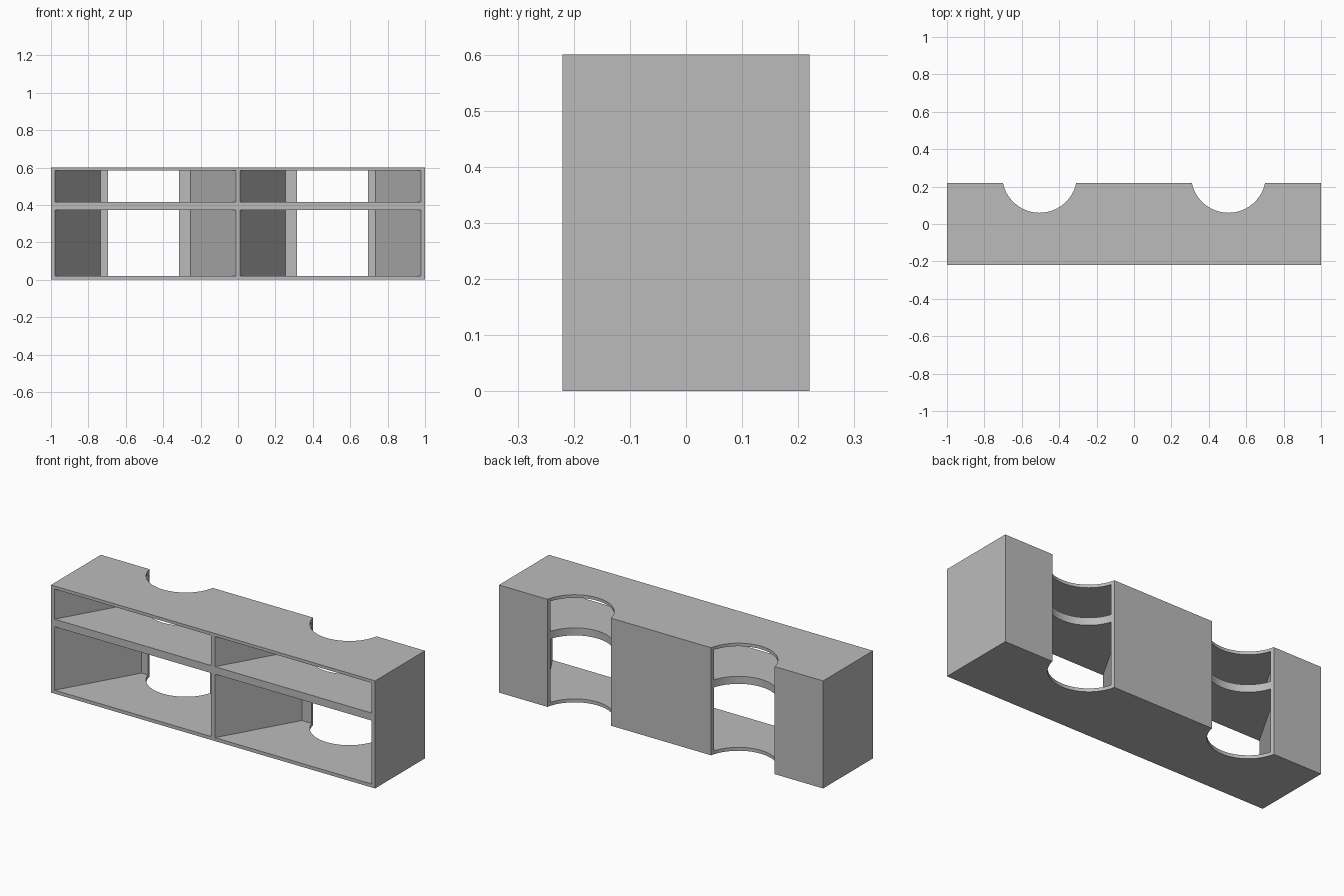
import bpy
import bmesh

if "Cube" in bpy.data.objects:
    bpy.data.objects.remove(bpy.data.objects["Cube"], do_unlink=True)

WIDTH, DEPTH, HEIGHT = 2.0, 0.44, 0.6
FRONT, BACK = -DEPTH / 2, DEPTH / 2

grey = bpy.data.materials.new("plain_grey")
grey.use_nodes = True
colour = (0.5, 0.5, 0.5, 1)
grey.diffuse_color = colour
grey.node_tree.nodes["Principled BSDF"].inputs["Base Color"].default_value = colour


def prism(name, outline, low, high):
    """Extrude a plan outline from one height to another."""
    bm = bmesh.new()
    face = bm.faces.new([bm.verts.new((x, y, low)) for x, y in outline])
    moved = bmesh.ops.extrude_face_region(bm, geom=[face])["geom"]
    verts = [v for v in moved if isinstance(v, bmesh.types.BMVert)]
    bmesh.ops.translate(bm, verts=verts, vec=(0, 0, high - low))
    bmesh.ops.recalc_face_normals(bm, faces=bm.faces)
    mesh = bpy.data.meshes.new(name)
    bm.to_mesh(mesh)
    bm.free()
    mesh.materials.append(grey)
    obj = bpy.data.objects.new(name, mesh)
    bpy.context.collection.objects.link(obj)
    return obj


def carve(target, cutter):
    """Subtract the cutter from the target, then discard it."""
    cutter.hide_render = True
    bpy.context.view_layer.objects.active = target
    mod = target.modifiers.new("carve", "BOOLEAN")
    mod.operation = "DIFFERENCE"
    mod.solver = "EXACT"
    mod.object = cutter
    bpy.ops.object.modifier_apply(modifier=mod.name)
    bpy.data.objects.remove(cutter, do_unlink=True)


# Solid cabinet block
half = WIDTH / 2
cabinet = prism("cabinet_body", [(-half, FRONT), (half, FRONT),
                                 (half, BACK), (-half, BACK)], 0, HEIGHT)

for side in (-1, 1):
    # Tapered compartments: a tall one below and a low one above the shelf
    plan = [(0.012, FRONT), (0.978, FRONT), (0.735, 0.2), (0.254, 0.2)]
    # Carry the taper past the front so the opening is cut cleanly
    plan[0:2] = [(0.012, FRONT), (0.012, FRONT - 0.1),
                 (0.978, FRONT - 0.1), (0.978, FRONT)]
    outline = [(side * x, y) for x, y in plan]
    for low, high in ((0.019, 0.373), (0.415, 0.583)):
        carve(cabinet, prism("compartment_cutter", outline, low, high))

    # Round notch through the back, full height
    bpy.ops.mesh.primitive_cylinder_add(vertices=64, radius=0.2, depth=1,
                                        location=(side * 0.505, 0.26, HEIGHT / 2))
    notch = bpy.context.object
    notch.name = "notch_cutter"
    notch.data.materials.append(grey)
    carve(cabinet, notch)

# Smooth the notch walls and keep the box edges sharp
bpy.ops.object.select_all(action="DESELECT")
cabinet.select_set(True)
bpy.context.view_layer.objects.active = cabinet
bpy.ops.object.shade_smooth_by_angle(angle=0.5)
